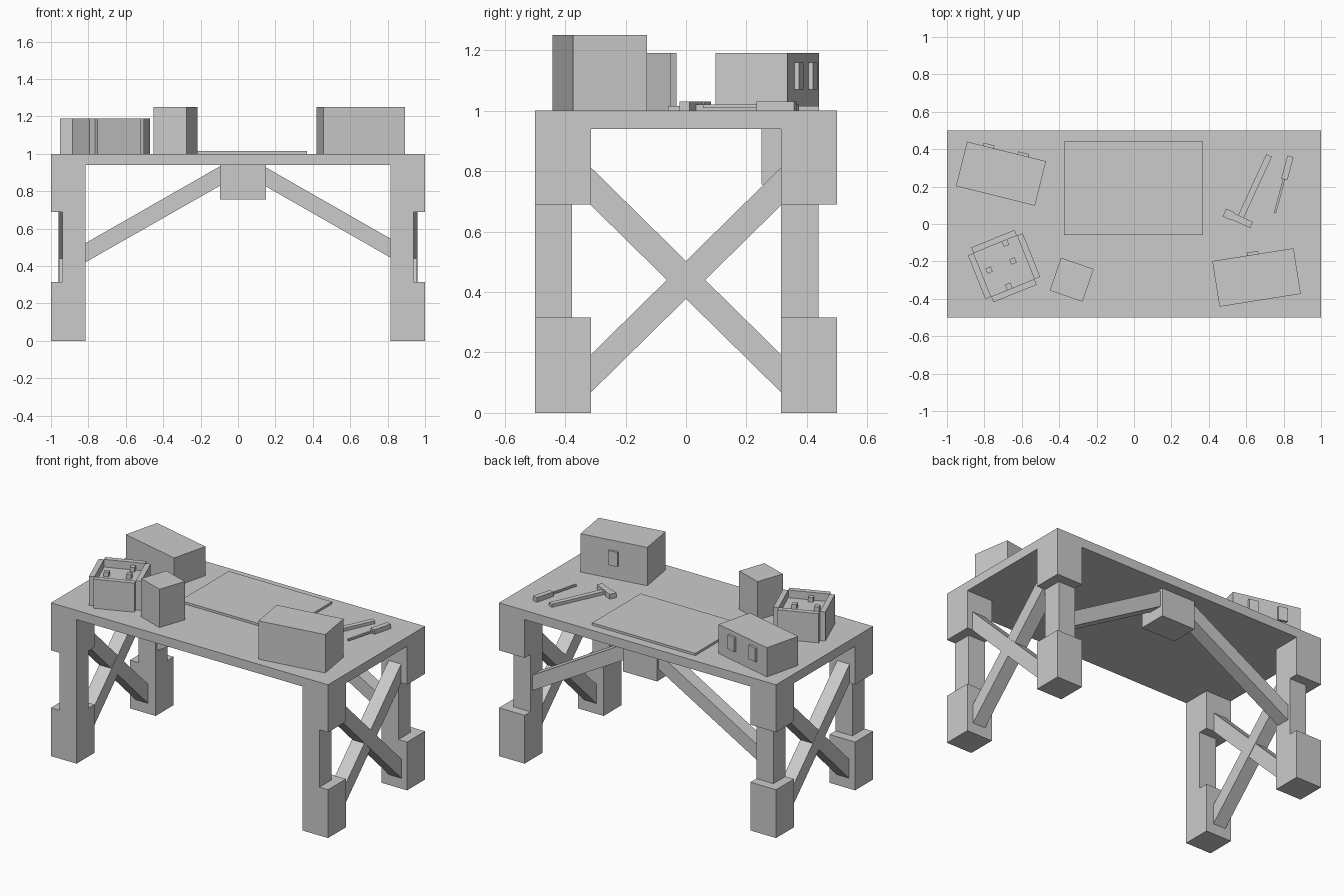
import bpy
from math import radians, atan2, hypot
from mathutils import Matrix, Vector

if "Cube" in bpy.data.objects:
    bpy.data.objects.remove(bpy.data.objects["Cube"])


def make(name, blocks, loc=(0, 0, 0), deg=0):
    """One object made of blocks (x0, x1, y0, y1, z0, z1), turned about z."""
    verts, faces = [], []
    for x0, x1, y0, y1, z0, z1 in blocks:
        n = len(verts)
        verts += [(x, y, z) for z in (z0, z1)
                  for x, y in ((x0, y0), (x1, y0), (x1, y1), (x0, y1))]
        faces += [[n + i for i in f] for f in (
            (3, 2, 1, 0), (4, 5, 6, 7), (0, 1, 5, 4),
            (1, 2, 6, 5), (2, 3, 7, 6), (3, 0, 4, 7))]
    me = bpy.data.meshes.new(name)
    me.from_pydata(verts, [], faces)
    ob = bpy.data.objects.new(name, me)
    ob.location = loc
    ob.rotation_euler.z = radians(deg)
    bpy.context.collection.objects.link(ob)
    return ob


def block(cx, cy, w, d, z0, z1):
    return (cx - w / 2, cx + w / 2, cy - d / 2, cy + d / 2, z0, z1)


def prism(name, outline, axis, lo, hi):
    """Extrude a closed 2D outline (u, z) along the x or y axis."""
    n = len(outline)
    verts = [(t, u, z) if axis == 'x' else (u, t, z)
             for t in (lo, hi) for u, z in outline]
    faces = [list(range(n))[::-1], list(range(n, 2 * n))]
    faces += [(i, (i + 1) % n, n + (i + 1) % n, n + i) for i in range(n)]
    if axis == 'y':
        faces = [list(f)[::-1] for f in faces]
    if lo > hi:
        faces = [list(f)[::-1] for f in faces]
    me = bpy.data.meshes.new(name)
    me.from_pydata(verts, [], faces)
    me.update()
    ob = bpy.data.objects.new(name, me)
    bpy.context.collection.objects.link(ob)
    return ob


# Table top
make("table_top", [(-1, 1, -0.5, 0.5, 0.94, 1.0)])

# Legs, notched on the outer x side and on the +y side
for s, side in ((1, "right"), (-1, "left")):
    for y, end in ((-0.5, "front"), (0.315, "back")):
        parts = []
        for cut, z0, z1 in ((0, 0, 0.315), (0.062, 0.315, 0.69), (0, 0.69, 0.94)):
            xa, xb = sorted((s * 0.815, s * (1 - cut)))
            parts.append((xa, xb, y, y + 0.185 - cut, z0, z1))
        make(f"{end}_{side}_leg", parts)

    # Crossed end braces
    e = 0.33
    for k, nm, out in ((-1, "falling", 0.96), (1, "rising", 0.957)):
        a, b = 0.44 - k * e * 0.984, 0.44 + k * e * 0.984
        h = 0.0625
        prism(f"{side}_{nm}_brace",
              [(-e, a - h), (e, b - h), (e, b + h), (-e, a + h)],
              'x', s * (out - 0.09), s * out)

# Back knee braces and the block they meet
make("brace_block", [(-0.095, 0.15, 0.25, 0.435, 0.755, 0.94)])
prism("left_knee_brace", [(-0.825, 0.415), (-0.09, 0.833), (-0.09, 0.937), (-0.825, 0.517)],
      'y', 0.33, 0.42)
prism("right_knee_brace", [(0.145, 0.828), (0.825, 0.44), (0.825, 0.541), (0.145, 0.93)],
      'y', 0.33, 0.42)

# Closed boxes on the table, with latches on their back faces
make("back_box", [block(0, 0, 0.435, 0.245, 1, 1.19)], (-0.711, 0.269, 0), -14)
make("back_box_latches", [block(x, 0.129, 0.06, 0.018, 1.07, 1.16) for x in (-0.1, 0.09)],
     (-0.711, 0.269, 0), -14)
make("front_box", [block(0, 0, 0.44, 0.247, 1, 1.25)], (0.655, -0.286, 0), 9)
make("front_box_latch", [block(0, 0.13, 0.06, 0.018, 1.09, 1.185)], (0.655, -0.286, 0), 9)
make("small_box", [block(0, 0, 0.185, 0.185, 1, 1.25)], (-0.333, -0.298, 0), -19)

# Open crate: filled core, four outer walls, loose pieces inside
crate = (-0.695, -0.225, 0)
w, t = 0.25, 0.033
c = w / 2 + t / 2
make("crate_core", [block(0, 0, w, w, 1, 1.14)], crate, 22)
make("crate_walls", [block(i * c, 0, t, w, 1, 1.19) for i in (-1, 1)]
     + [block(0, i * c, w, t, 1, 1.19) for i in (-1, 1)], crate, 22)
make("crate_pieces", [block(x, y, 0.03, 0.03, 1.13, 1.17)
                      for x, y in ((0.053, 0.11), (0.055, 0.007), (-0.082, 0.01), (-0.017, -0.11))],
     crate, 22)

# Paper sheet
make("sheet", [(-0.375, 0.37, -0.06, 0.44, 1, 1.015)])

# Hammer
make("hammer_handle", [block(0, 0, 0.36, 0.033, 1, 1.02)], (0.647, 0.203, 0), 65.3)
make("hammer_head", [block(0, 0, 0.16, 0.036, 1, 1.03),
                     block(-0.055, 0, 0.05, 0.046, 1, 1.031)], (0.556, 0.028, 0), -24.7)

# Screwdriver
make("screwdriver_handle", [block(0, 0, 0.128, 0.034, 1, 1.03)], (0.82, 0.30, 0), 75)
make("screwdriver_shaft", [block(0, 0, 0.19, 0.012, 1.008, 1.02)], (0.778, 0.15, 0), 75)
